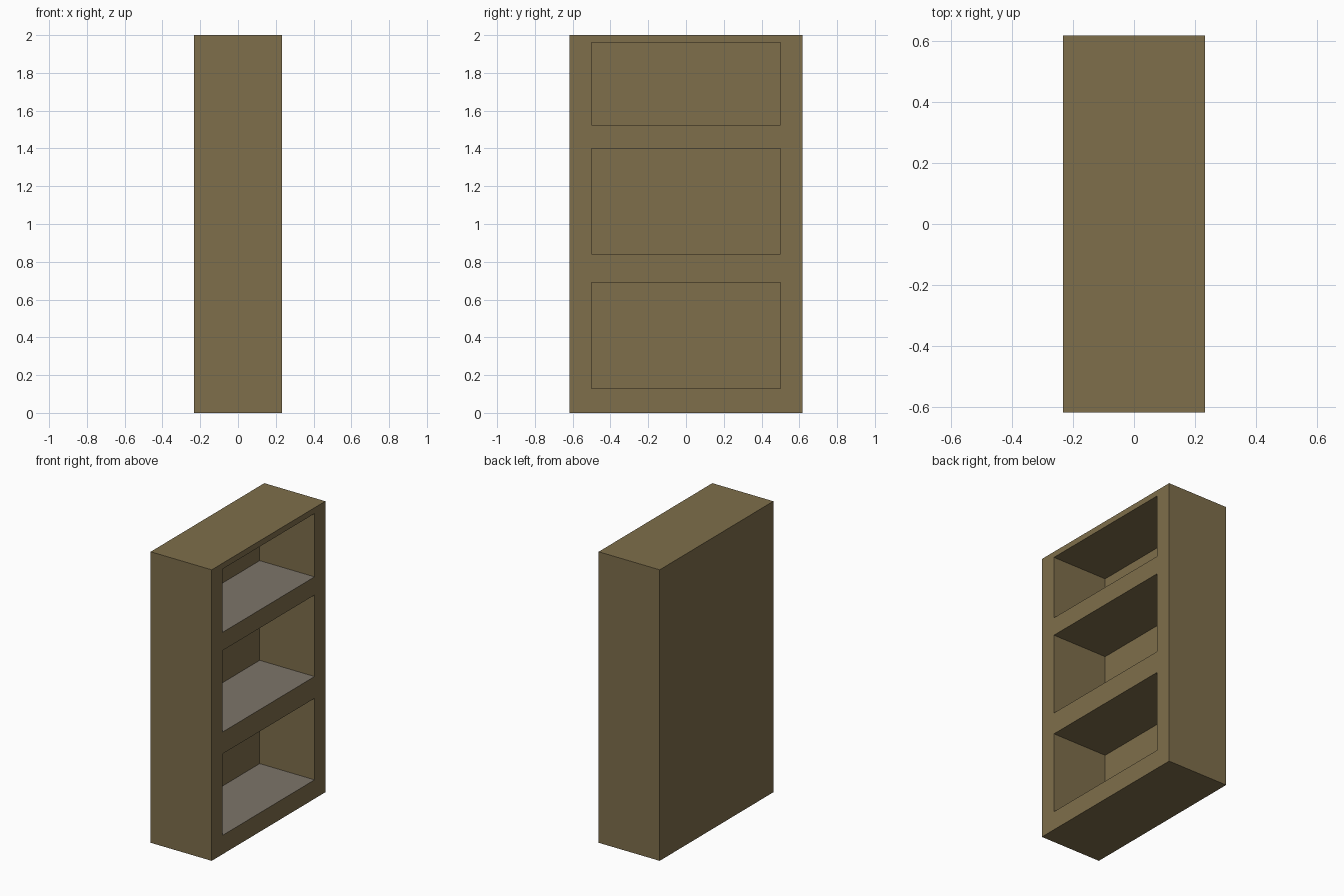
import bpy

if "Cube" in bpy.data.objects:
    bpy.data.objects.remove(bpy.data.objects["Cube"], do_unlink=True)


def material(name, rgb):
    m = bpy.data.materials.new(name)
    m.use_nodes = True
    m.diffuse_color = (*rgb, 1)
    bsdf = m.node_tree.nodes["Principled BSDF"]
    bsdf.inputs["Base Color"].default_value = (*rgb, 1)
    return m


def box(name, x0, x1, y0, y1, z0, z1):
    bpy.ops.mesh.primitive_cube_add(size=1)
    ob = bpy.context.object
    ob.name = name
    for v in ob.data.vertices:
        v.co = (x1 if v.co.x > 0 else x0,
                y1 if v.co.y > 0 else y0,
                z1 if v.co.z > 0 else z0)
    return ob


wood = material("brown wood", (0.209, 0.156, 0.070))
lining = material("grey shelf lining", (0.203, 0.176, 0.143))

# Solid cabinet body
W, D, H = 0.232, 0.617, 2.0
cabinet = box("shelf_cabinet", -W, W, -D, D, 0, H)
cabinet.data.materials.append(wood)
cabinet.data.materials.append(lining)

# Three compartments open to the model's left side
for z0, z1 in ((0.13, 0.69), (0.84, 1.40), (1.525, 1.96)):
    cutter = box("compartment_cutter", -0.185, W + 0.1, -0.5, 0.5, z0, z1)
    mod = cabinet.modifiers.new("compartment", "BOOLEAN")
    mod.operation = "DIFFERENCE"
    mod.solver = "EXACT"
    mod.object = cutter
    bpy.context.view_layer.objects.active = cabinet
    bpy.ops.object.modifier_apply(modifier=mod.name)
    bpy.data.objects.remove(cutter, do_unlink=True)

# Grey lining on the compartment floors only
for p in cabinet.data.polygons:
    p.material_index = int(p.normal.z > 0.9 and p.center.z < H - 0.02)
    p.use_smooth = False
